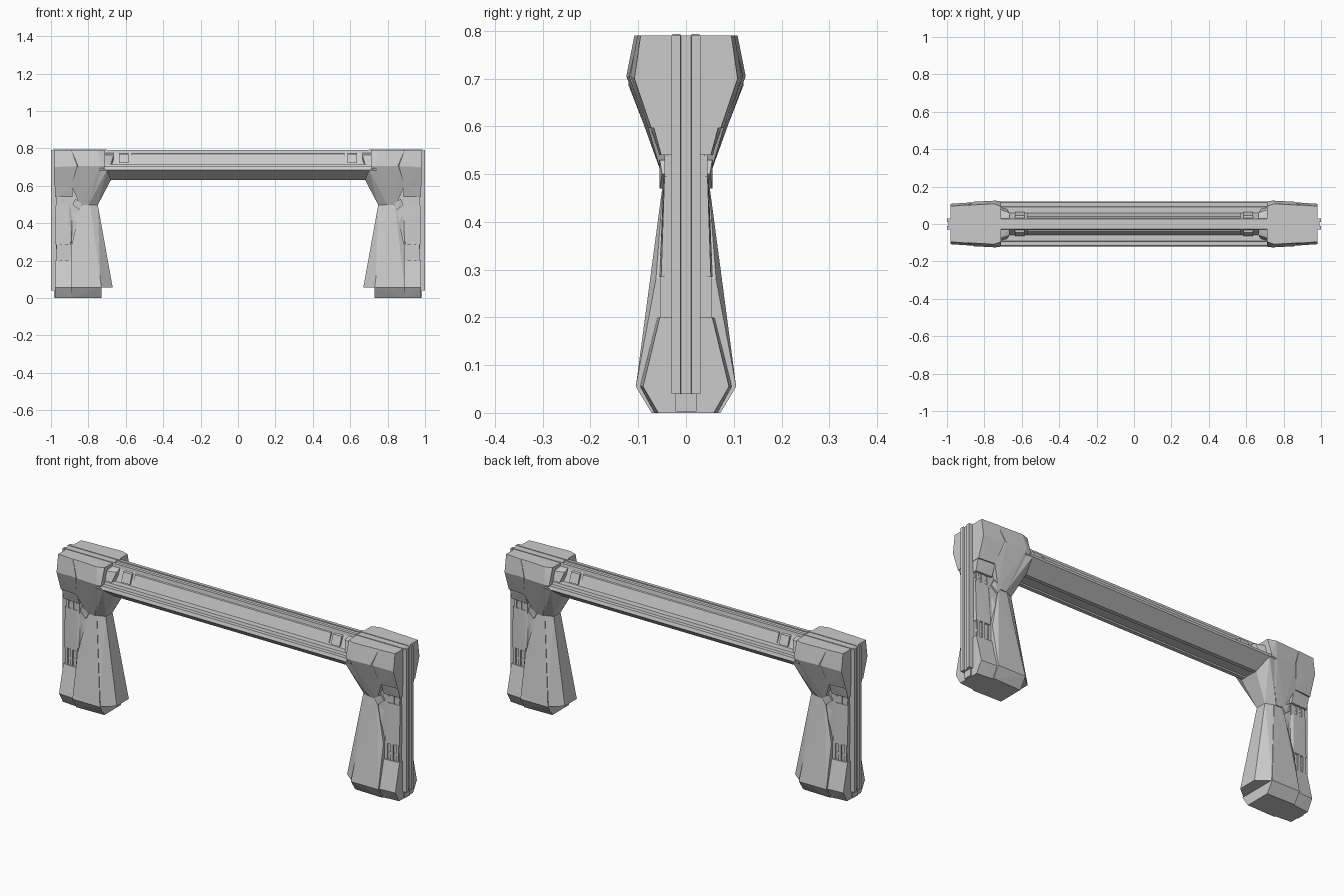
import bpy, bmesh, math


def finish(name, bm, mirror):
    bmesh.ops.remove_doubles(bm, verts=bm.verts, dist=1e-5)
    bmesh.ops.dissolve_limit(bm, angle_limit=math.radians(1), verts=bm.verts, edges=bm.edges)
    bmesh.ops.recalc_face_normals(bm, faces=bm.faces)
    me = bpy.data.meshes.new(name)
    bm.to_mesh(me)
    bm.free()
    ob = bpy.data.objects.new(name, me)
    bpy.context.collection.objects.link(ob)
    if mirror:
        m = ob.modifiers.new("Mirror", 'MIRROR')
        m.use_axis = ('X' in mirror, 'Y' in mirror, False)
        m.use_mirror_merge = False
    return ob


def hull(name, pts, sym=True, mirror='X'):
    """Faceted solid from corner points; sym doubles the points across y."""
    bm = bmesh.new()
    for x, y, z in pts:
        for s in ((1, -1) if sym and y else (1,)):
            bm.verts.new((x, y * s, z))
    r = bmesh.ops.convex_hull(bm, input=bm.verts)
    junk = {v for v in r["geom_interior"] + r["geom_unused"] if isinstance(v, bmesh.types.BMVert)}
    bmesh.ops.delete(bm, geom=list(junk), context='VERTS')
    return finish(name, bm, mirror)


def box(name, x, y, z, mirror='XY'):
    return hull(name, [(a, b, c) for a in x for b in y for c in z], False, mirror)


def extrude(name, profile, vec, mirror):
    bm = bmesh.new()
    f = bm.faces.new([bm.verts.new(p) for p in profile])
    r = bmesh.ops.extrude_face_region(bm, geom=[f])
    bmesh.ops.translate(bm, vec=vec, verts=[v for v in r["geom"] if isinstance(v, bmesh.types.BMVert)])
    return finish(name, bm, mirror)


# Crossbeam: stepped section with top rail, ledges and sloped underside
half = [(.011, .785), (.011, .79), (.028, .79), (.03, .775), (.058, .715), (.09, .715), (.094, .702),
        (.115, .702), (.121, .685), (.05, .63), (.03, .63), (.026, .636)]
ring = half + [(-y, z) for y, z in reversed(half)]
extrude("crossbeam", [(-.74, y, z) for y, z in ring], (1.48, 0, 0), '')

# Long raised panels and small end blocks on the beam slopes
def slope_plate(name, x0, x1, mirror, t=.007):
    hull(name, [(x, y, z) for x in (x0, x1) for y, z in
                ((.052, .72), (.052 + t, .722), (.034 + t, .770), (.028, .772))], False, mirror)

slope_plate("beam_panel", -.57, .57, 'Y')
slope_plate("beam_clip", .585, .635, 'XY', .012)
hull("beam_socket", [(.665, .03, .775), (.665, .06, .765), (.68, .08, .715), (.74, .03, .775),
                     (.74, .085, .765), (.74, .095, .715), (.665, .03, .715)], False, 'XY')

# Corner heads: outer block and the tapering inner wedge
hull("head_block", [(.98, .095, .79), (.98, .108, .70), (.98, .073, .597),
                    (.89, .102, .79), (.86, .116, .705), (.89, .08, .597)])
hull("head_wedge", [(.89, .10, .79), (.855, .119, .705), (.75, .108, .79), (.74, .125, .705),
                    (.71, .095, .79), (.712, .121, .705), (.845, .05, .497), (.80, .05, .497),
                    (.89, .08, .60)])

# Inner frame: corner brace under the head, then strip down the leg
hull("corner_brace", [(.68, .05, .63), (.70, .12, .685), (.74, .121, .702), (.75, .028, .497),
                      (.80, .047, .497), (.84, .045, .6), (.74, .05, .72)])
hull("inner_strip", [(.75, .028, .5), (.795, .045, .5), (.67, .05, .056), (.735, .103, .056),
                     (.90, .04, .056), (.90, .035, .5)])

# Leg: recessed core and the flared front panel
hull("leg_core", [(.80, .042, .60), (.972, .038, .60), (.80, .045, .28), (.972, .04, .28),
                  (.78, .055, .02), (.972, .05, .02)])
hull("leg_panel", [(.79, .045, .5), (.84, .046, .5), (.81, .053, .4), (.73, .105, .055),
                   (.89, .105, .055), (.73, .068, 0), (.89, .072, 0), (.89, .063, .28)])

# Outer side of the leg: foot block, column plate, bracket below the head
hull("foot_block", [(.978, .055, .2), (.885, .06, .2), (.978, .09, .055), (.885, .096, .055),
                    (.978, .058, 0), (.885, .066, 0)])
hull("column_plate", [(.975, .045, .495), (.905, .047, .495), (.975, .052, .285), (.895, .056, .285),
                      (.885, .04, .285), (.885, .038, .495)])
hull("head_bracket", [(.978, .068, .6), (.885, .075, .6), (.978, .052, .54), (.885, .056, .54)])

# Vents in the gaps above and below the column plate
for name, z0, z1 in (("lower_vent", .215, .27), ("upper_vent", .503, .53)):
    for i, (a, b) in enumerate(((.89, .906), (.925, .94), (.955, .97))):
        box(f"{name}_bar_{i}", (a, b), (.02, .053 - .008 * (z0 > .4)), (z0 - .02, z1 + .02))
    box(name + "_cross", (.88, .972), (.02, .048 - .006 * (z0 > .4)), (z0 + .012, z0 + .024))

# Diagonal latch where wedge meets leg
hull("leg_latch", [(.83, .055, .50), (.85, .055, .47), (.885, .05, .50), (.87, .055, .53),
                   (.83, .03, .50), (.85, .03, .47), (.885, .03, .50), (.87, .03, .53)])

# Grooved rail on the outer end, plus rail over the head
extrude("end_rail", [(.96, -.03, .04), (1, -.03, .04), (1, -.012, .04), (.993, -.01, .04), (.993, .01, .04),
                     (1, .012, .04), (1, .03, .04), (.96, .03, .04)], (0, 0, .75), 'X')
box("top_rail", (.70, .99), (.012, .028), (.77, .793))
hull("foot_plug", [(.90, .022, .045), (.985, .022, .045), (.985, .022, .003), (.90, .022, .003)])
